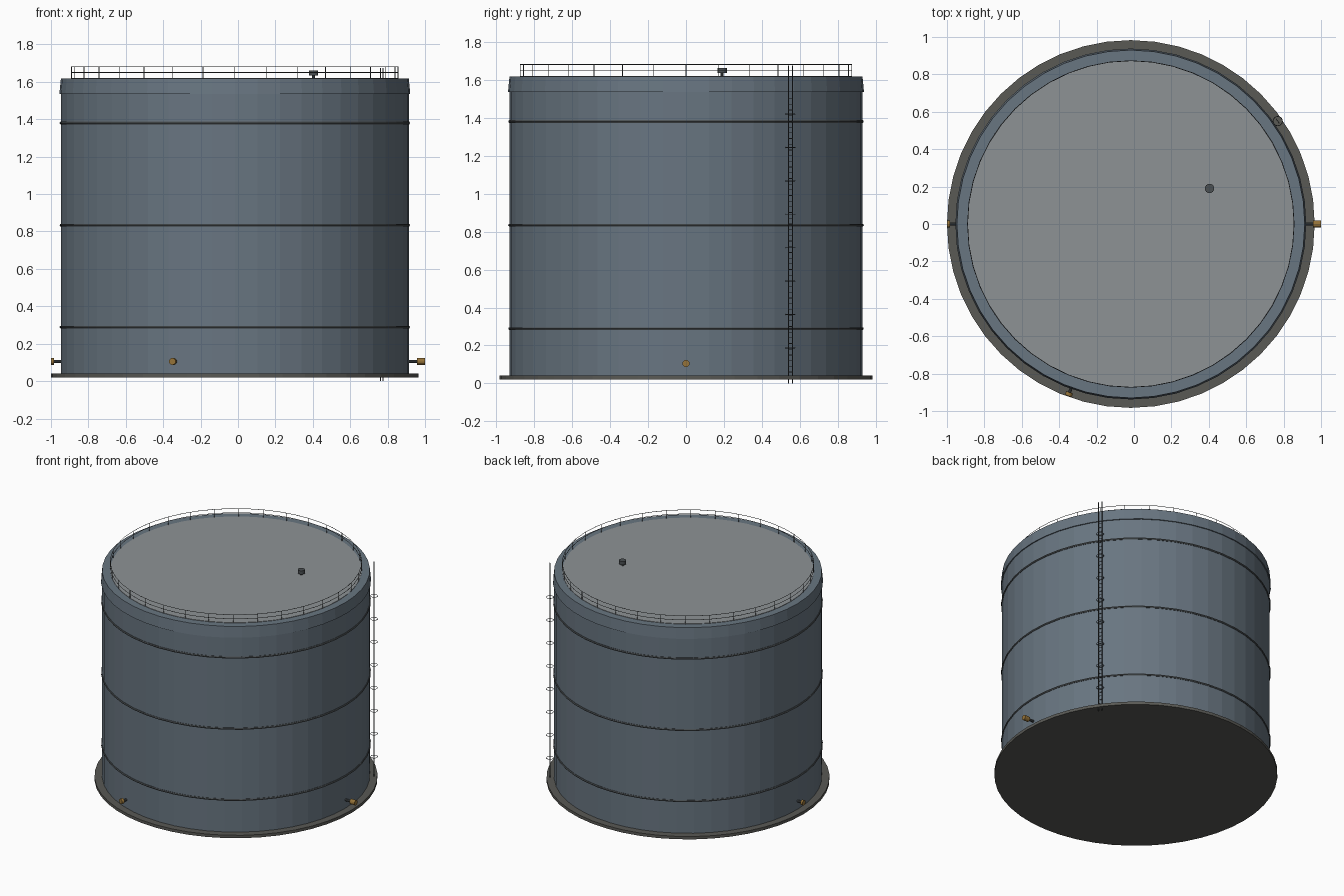
import bpy, bmesh, math
from mathutils import Vector, Matrix

if "Cube" in bpy.data.objects:
    bpy.data.objects.remove(bpy.data.objects["Cube"])

CX = -0.017          # tank axis
SIDES = 48


def material(name, rgb):
    m = bpy.data.materials.new(name)
    m.diffuse_color = (*rgb, 1)
    m.use_nodes = True
    m.node_tree.nodes["Principled BSDF"].inputs["Base Color"].default_value = m.diffuse_color
    return m


STEEL = material("blue_steel", (0.14, 0.18, 0.22))
ROOF = material("roof_grey", (0.27, 0.29, 0.30))
CONCRETE = material("concrete", (0.10, 0.10, 0.09))
DARK = material("dark_metal", (0.07, 0.08, 0.085))
BRASS = material("brass", (0.30, 0.17, 0.04))


def make(name, bm, mat):
    bmesh.ops.recalc_face_normals(bm, faces=bm.faces)
    me = bpy.data.meshes.new(name)
    bm.to_mesh(me)
    bm.free()
    me.materials.append(mat)
    ob = bpy.data.objects.new(name, me)
    ob.location.x = CX
    bpy.context.collection.objects.link(ob)
    return ob


def lathe(bm, profile, n=SIDES, closed=False, centre=(0, 0, 0)):
    # spin (radius, z) points about z; radius 0 at the ends becomes a pole
    c = Vector(centre)
    rows = []
    for r, z in profile:
        if r == 0:
            rows.append([bm.verts.new(c + Vector((0, 0, z)))] * n)
        else:
            rows.append([bm.verts.new(c + Vector((r * math.cos(a), r * math.sin(a), z)))
                         for a in (math.tau * i / n for i in range(n))])
    pairs = list(zip(rows, rows[1:])) + ([(rows[-1], rows[0])] if closed else [])
    for lo, hi in pairs:
        for i in range(n):
            j = (i + 1) % n
            bm.faces.new(list(dict.fromkeys((lo[i], lo[j], hi[j], hi[i]))))


def ring(bm, radius, z, minor, n=SIDES, m=6, centre=(0, 0, 0)):
    lathe(bm, [(radius + minor * math.cos(math.tau * k / m),
                z + minor * math.sin(math.tau * k / m)) for k in range(m)],
          n, True, centre)


def rod(bm, p, q, r, n=6):
    p, q = Vector(p), Vector(q)
    d = q - p
    mat = Matrix.Translation((p + q) / 2) @ d.to_track_quat('Z', 'Y').to_matrix().to_4x4()
    bmesh.ops.create_cone(bm, cap_ends=True, segments=n, radius1=r, radius2=r,
                          depth=d.length, matrix=mat)


def polar(r, deg, z):
    a = math.radians(deg)
    return Vector((r * math.cos(a), r * math.sin(a), z))


# foundation slab
bm = bmesh.new()
lathe(bm, [(0, 0.02), (0.983, 0.02), (0.983, 0.042), (0, 0.042)])
make("foundation", bm, CONCRETE)

# shell with slightly flared top skirt
bm = bmesh.new()
lathe(bm, [(0, 0.042), (0.93, 0.042), (0.93, 1.535), (0.938, 1.535),
           (0.93, 1.618), (0, 1.618)])
make("tank_shell", bm, STEEL)

# roof plate
bm = bmesh.new()
lathe(bm, [(0.873, 1.616), (0.873, 1.621), (0, 1.621)])
make("roof_plate", bm, ROOF)

# stiffening rings
bm = bmesh.new()
for z in (0.289, 0.834, 1.38):
    ring(bm, 0.929, z, 0.008)
make("stiffening_rings", bm, DARK)

# roof guard rail
bm = bmesh.new()
for z in (1.65, 1.681):
    ring(bm, 0.873, z, 0.002, m=4)
for k in range(32):
    a = 360 * k / 32
    rod(bm, polar(0.873, a, 1.618), polar(0.873, a, 1.681), 0.002, 5)
make("guard_rail", bm, DARK)

# roof vent
bm = bmesh.new()
rod(bm, (0.421, 0.19, 1.635), (0.421, 0.19, 1.662), 0.025, 16)
rod(bm, (0.421, 0.19, 1.618), (0.421, 0.19, 1.64), 0.008, 8)
make("roof_vent", bm, DARK)

# ladder with small hoops
LADDER = 35
mid = polar(0.959, LADDER, 0)
side = polar(0.013, LADDER + 90, 0)
up = Vector((0, 0, 1))
bm = bmesh.new()
for s in (-1, 1):
    rod(bm, mid + s * side, mid + s * side + up * 1.675, 0.003)
for k in range(50):
    z = up * (0.03 + 0.03 * k)
    rod(bm, mid - side + z, mid + side + z, 0.002, 5)
make("ladder", bm, DARK)

bm = bmesh.new()
for k in range(8):
    ring(bm, 0.025, 0.187 + 0.176 * k, 0.002, 16, 4, mid)
make("ladder_hoops", bm, DARK)

# wall nozzles: pipe stub plus end fitting (angle, fitting start, fitting end)
for name, a, r0, r1, mat in (("right_outlet", 0, 0.975, 1.017, BRASS),
                             ("front_outlet", 250, 0.958, 0.978, BRASS),
                             ("left_outlet", 180, 0.966, 0.983, BRASS)):
    bm = bmesh.new()
    rod(bm, polar(0.92, a, 0.105), polar(r0, a, 0.105), 0.009, 10)
    make(name + "_pipe", bm, DARK)
    bm = bmesh.new()
    rod(bm, polar(r0, a, 0.105), polar(r1, a, 0.105), 0.019, 12)
    make(name + "_fitting", bm, mat)
